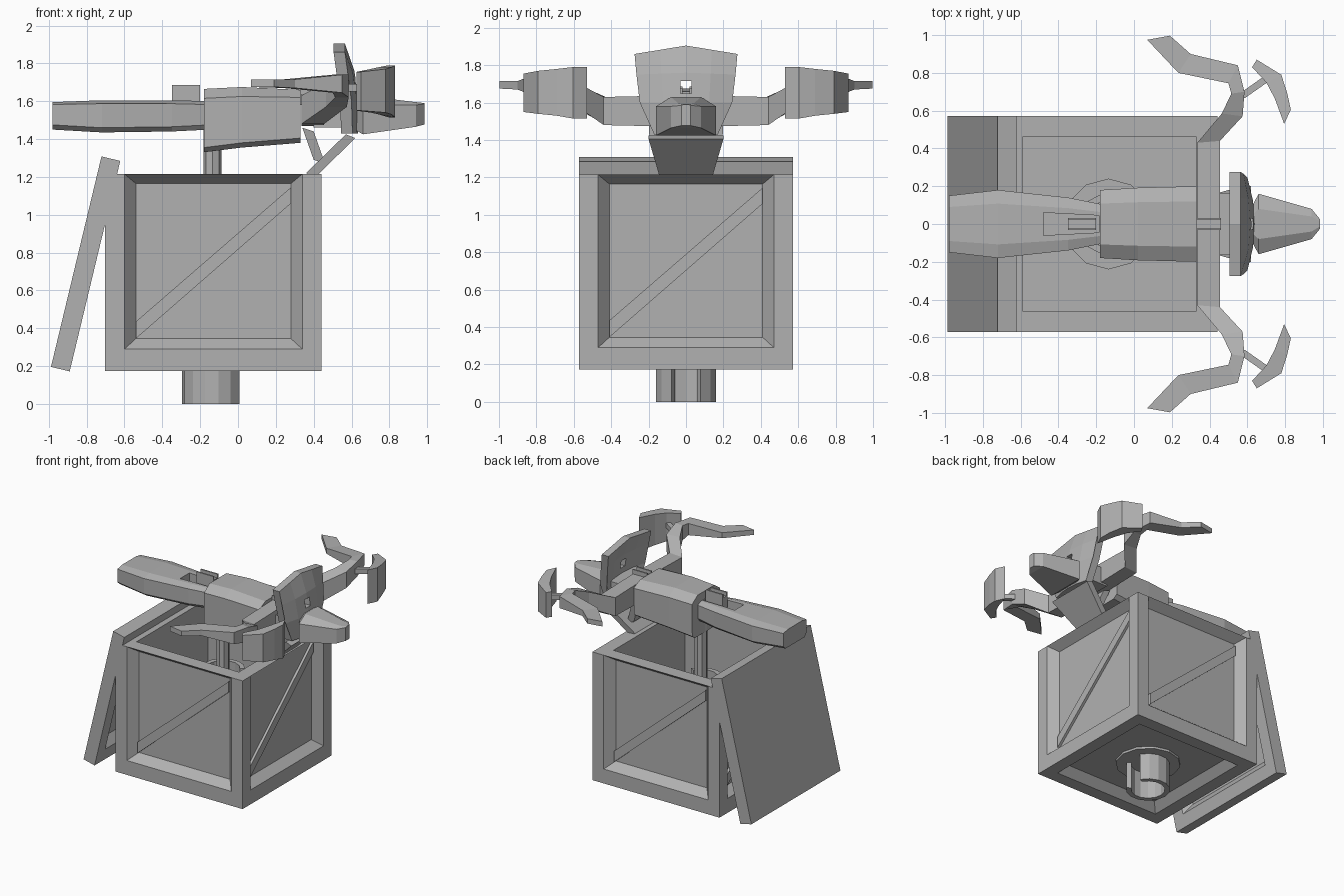
import bpy, bmesh, math
from mathutils import Vector, Matrix

if "Cube" in bpy.data.objects:
    bpy.data.objects.remove(bpy.data.objects["Cube"])

GREY = (0.44, 0.44, 0.44, 1)
mat = bpy.data.materials.new("plain grey")
mat.use_nodes = True
mat.diffuse_color = GREY
mat.node_tree.nodes["Principled BSDF"].inputs["Base Color"].default_value = GREY


def finish(name, bm):
    bmesh.ops.remove_doubles(bm, verts=bm.verts, dist=0.0005)
    bmesh.ops.recalc_face_normals(bm, faces=bm.faces)
    mesh = bpy.data.meshes.new(name)
    bm.to_mesh(mesh)
    bm.free()
    mesh.materials.append(mat)
    obj = bpy.data.objects.new(name, mesh)
    bpy.context.collection.objects.link(obj)
    return obj


def quad(bm, pts):
    bm.faces.new([bm.verts.new(p) for p in pts])


def loft(name, rings):
    """Closed skin through a row of matching rings."""
    bm = bmesh.new()
    rows = [[bm.verts.new(p) for p in ring] for ring in rings]
    n = len(rows[0])
    for a, b in zip(rows, rows[1:]):
        for i in range(n):
            j = (i + 1) % n
            bm.faces.new((a[i], a[j], b[j], b[i]))
    bm.faces.new(rows[0])
    bm.faces.new(rows[-1][::-1])
    return finish(name, bm)


def box(name, x0, x1, half_y, z0, z1):
    def ring(x):
        return [(x, -half_y, z0), (x, half_y, z0), (x, half_y, z1), (x, -half_y, z1)]
    return loft(name, [ring(x0), ring(x1)])


def prism(name, outline, z0, z1):
    return loft(name, [[(x, y, z) for x, y in outline] for z in (z0, z1)])


def ribbon(name, sections, s):
    """Bar whose sections give both plan edges and the height range; s picks the side."""
    loft(name, [[(xa, ya * s, z0), (xb, yb * s, z0), (xb, yb * s, z1), (xa, ya * s, z1)]
                for xa, ya, xb, yb, z0, z1 in sections])


def cut(obj, cutter):
    mod = obj.modifiers.new("cut", "BOOLEAN")
    mod.operation, mod.solver, mod.object = "DIFFERENCE", "EXACT", cutter
    cutter.hide_render = True
    cutter.hide_viewport = True
    cutter.hide_set(True)


# Crate: one framed side repeated four times, plus a framed bottom
CX, H, OPEN, PANEL, WALL, DEEP = -0.13, 0.572, 0.47, 0.41, 0.46, 0.07
LOW, TOP = 0.173, 1.215


def framed(bm, outer, opening, panel):
    for a, b in ((outer, opening), (opening, panel)):
        for i in range(4):
            j = (i + 1) % 4
            quad(bm, (a[i], a[j], b[j], b[i]))
    quad(bm, panel)


def rect(u, depth, z0, z1):
    y = depth - H
    return [(-u, y, z0), (u, y, z0), (u, y, z1), (-u, y, z1)]


def flat(u, z):
    return [(-u, -u, z), (u, -u, z), (u, u, z), (-u, u, z)]


crate = bmesh.new()
turns = [Matrix.Translation((CX, 0, 0)) @ Matrix.Rotation(math.radians(90 * k), 4, "Z")
         for k in range(4)]
o, p, q = rect(H, 0, LOW, TOP), rect(OPEN, 0, 0.29, TOP), rect(PANEL, DEEP, 0.345, 1.165)
inner = rect(WALL, H - WALL, 0.3, TOP)
side = [(o[0], o[1], p[1], p[0]), (o[1], o[2], p[2], p[1]), (o[0], p[0], p[3], o[3]),
        q, inner, (o[3], p[3], p[2], o[2], inner[2], inner[3])]
side += [(p[i], p[i - 1], q[i - 1], q[i]) for i in range(4)]
for turn in turns:
    for face in side:
        quad(crate, [turn @ Vector(v) for v in face])
framed(crate, *[[(x + CX, y, z) for x, y, z in flat(u, z0)]
                for u, z0 in ((H, LOW), (OPEN, LOW), (PANEL, LOW + 0.06))])
quad(crate, [(x + CX, y, z) for x, y, z in flat(WALL, 0.3)])
finish("crate", crate)

# Diagonal braces
for k, turn in enumerate(turns):
    rings = []
    for y in (DEEP + 0.005 - H, DEEP - 0.02 - H):
        ring = [(-PANEL, y, 0.345), (PANEL, y, 1.06), (PANEL, y, 1.145), (-PANEL, y, 0.435)]
        rings.append([turn @ Vector(v) for v in ring])
    loft(f"diagonal_brace_{k + 1}", rings)

# Lid leaning on the crate, framed on its inner face
lid = bmesh.new()
back, front = flat(H, 0.0), flat(H, 0.102)
framed(lid, front, flat(OPEN, 0.102), flat(PANEL, 0.04))
quad(lid, back)
for i in range(4):
    quad(lid, (back[i], back[i - 1], front[i - 1], front[i]))
lean = Matrix.Translation((-0.855, 0, 0.752)) @ Matrix.Rotation(math.radians(103.5), 4, "Y")
bmesh.ops.transform(lid, matrix=lean, verts=lid.verts)
finish("lid", lid)


# Support: slotted tube, flange and pole
def circle(r, n, a0=0.0, a1=math.tau):
    return [(CX - 0.005 + r * math.cos(a0 + (a1 - a0) * i / n),
             r * math.sin(a0 + (a1 - a0) * i / n)) for i in range(n + 1)]


GAP = 0.5
tube = circle(0.162, 12, GAP, math.tau - GAP) + circle(0.125, 12, GAP, math.tau - GAP)[::-1]
prism("slotted_tube", tube, 0, 0.95)
prism("flange", circle(0.24, 12)[:-1], 0.215, 0.33)
prism("pole", circle(0.048, 8)[:-1], 0.3, 1.45)


# Seat, tank and their small channels
def hull(x, w, z0, z1, crown, shoulder):
    s = w * shoulder
    return [(x, -w * 0.8, z0), (x, w * 0.8, z0), (x, w * 0.98, z0 + 0.025), (x, w, z1 - crown),
            (x, s, z1), (x, -s, z1), (x, -w, z1 - crown), (x, -w * 0.98, z0 + 0.025)]


seat = loft("seat", [hull(-0.98, 0.15, 1.45, 1.595, 0.012, 0.6),
                     hull(-0.72, 0.18, 1.435, 1.605, 0.018, 0.6),
                     hull(-0.35, 0.14, 1.44, 1.605, 0.018, 0.6),
                     hull(-0.15, 0.1, 1.45, 1.6, 0.018, 0.6)])
slot = loft("slot_cutter", [[(x, -w, 1.53), (x, w, 1.53), (x, w, 1.7), (x, -w, 1.7)]
                            for x, w in ((-0.48, 0.06), (-0.185, 0.045))])
cut(seat, slot)
loft("tank", [hull(-0.18, 0.18, 1.33, 1.665, 0.05, 0.6),
              hull(0.02, 0.192, 1.355, 1.675, 0.05, 0.6),
              hull(0.33, 0.2, 1.38, 1.66, 0.04, 0.6)])
for name, x0, x1, z0, z1 in (("seat_channel", -0.35, -0.2, 1.53, 1.685),
                             ("steering_channel", 0.33, 0.46, 1.58, 1.675)):
    u = [(-0.032, z0), (0.032, z0), (0.032, z1), (0.02, z1),
         (0.02, z1 - 0.03), (-0.02, z1 - 0.03), (-0.02, z1), (-0.032, z1)]
    loft(name, [[(x, y, z) for y, z in u] for x in (x0, x1)])

# Neck, front guard plate and strut
box("neck", 0.4, 0.58, 0.165, 1.46, 1.6)
for name, ends, t in (("front_guard", ((0.385, 0.14, 1.22), (0.595, 0.2, 1.425)), 0.05),
                      ("guard_strut", ((0.43, 0.1, 1.29), (0.37, 0.13, 1.46)), 0.06)):
    loft(name, [[(x - t / 2, -w, z), (x + t / 2, -w, z - 0.02), (x + t / 2, w, z - 0.02),
                 (x - t / 2, w, z)] for x, w, z in ends])

# Handlebars, mirror stalks and mirrors on both sides
HANDLEBAR = [(0.335, 0, 0.455, 0, 1.47, 1.64), (0.335, 0.43, 0.455, 0.44, 1.48, 1.63),
             (0.465, 0.585, 0.575, 0.57, 1.57, 1.7), (0.515, 0.69, 0.585, 0.7, 1.62, 1.74),
             (0.5, 0.745, 0.55, 0.84, 1.645, 1.74), (0.235, 0.8, 0.3, 0.9, 1.67, 1.715),
             (0.07, 0.975, 0.19, 0.997, 1.675, 1.715)]
STALK = [(0.565, 0.695, 0.585, 0.665, 1.65, 1.69), (0.7, 0.79, 0.72, 0.76, 1.65, 1.69)]
MIRROR = [(0.625, 0.83, 0.65, 0.87, 1.55, 1.755), (0.7, 0.75, 0.78, 0.79, 1.54, 1.77),
          (0.745, 0.665, 0.812, 0.69, 1.53, 1.78), (0.795, 0.53, 0.83, 0.605, 1.515, 1.79)]
for name, s in (("left", -1), ("right", 1)):
    ribbon(f"handlebar_{name}", HANDLEBAR, s)
    ribbon(f"mirror_stalk_{name}", STALK, s)
    ribbon(f"mirror_{name}", MIRROR, s)

# Windshield: straight at the top, bowed lower down, with a small window
LEVELS = ((0.545, 0.17, 1.43, 0.03, 0), (0.54, 0.247, 1.6, 0.04, 0),
          (0.52, 0.265, 1.75, 0.035, 0.01), (0.505, 0.275, 1.86, 0, 0.045))
rings = []
for u in (-1, -0.5, 0, 0.5, 1):
    ring = [(x + bow * (1 - u * u), u * w, z + peak * (1 - abs(u))) for x, w, z, bow, peak in LEVELS]
    rings.append(ring + [(x + 0.06, y, z) for x, y, z in ring[::-1]])
shield = loft("windshield", rings)
cut(shield, box("window_cutter", 0.4, 0.8, 0.03, 1.65, 1.715))

# Headlamp
loft("headlamp", [[(x, -w, z0), (x, w, z0), (x, w, z1), (x, w * 0.5, z1 + c), (x, -w * 0.5, z1 + c), (x, -w, z1)]
                  for x, w, z0, z1, c in ((0.6, 0.05, 1.46, 1.59, 0.01), (0.66, 0.16, 1.425, 1.58, 0.05),
                                          (0.94, 0.08, 1.465, 1.58, 0.015), (0.985, 0.025, 1.477, 1.585, 0.005))])
